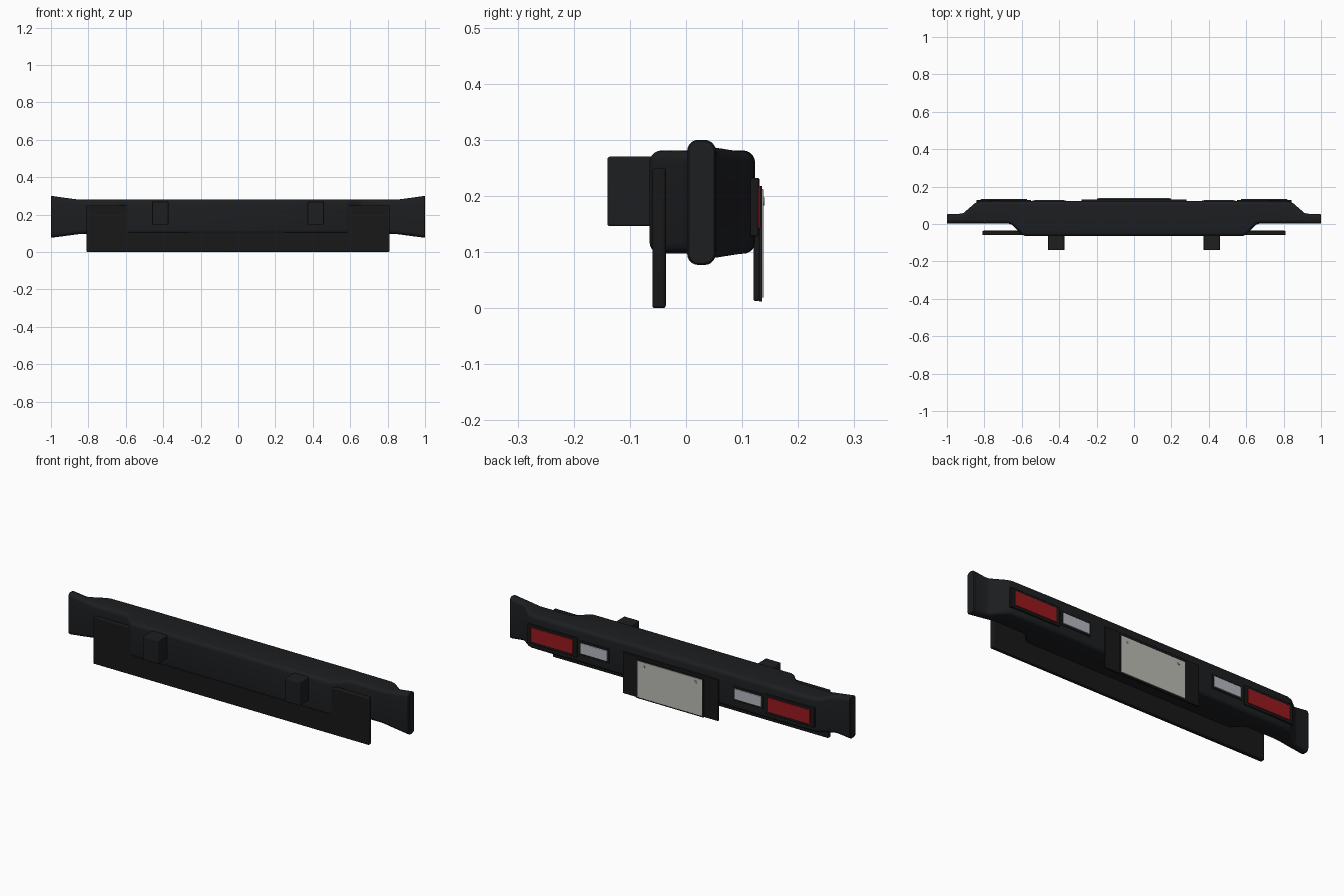
import bpy, bmesh, math
from mathutils import Vector

if "Cube" in bpy.data.objects:
    bpy.data.objects.remove(bpy.data.objects["Cube"])


def material(name, rgb):
    m = bpy.data.materials.new(name)
    m.diffuse_color = (*rgb, 1)
    m.use_nodes = True
    m.node_tree.nodes["Principled BSDF"].inputs["Base Color"].default_value = m.diffuse_color
    return m


BODY = material("body_black", (0.012, 0.013, 0.015))
TRIM = material("trim_black", (0.009, 0.009, 0.009))
RED = material("red_lens", (0.32, 0.01, 0.014))
CLEAR = material("clear_lens", (0.45, 0.48, 0.52))
PLATE = material("plate_white", (0.5, 0.5, 0.46))
STEEL = material("steel", (0.4, 0.4, 0.4))


def finish(bm, name, mat, bevel=0.0):
    bmesh.ops.recalc_face_normals(bm, faces=bm.faces)
    me = bpy.data.meshes.new(name)
    bm.to_mesh(me)
    bm.free()
    me.materials.append(mat)
    ob = bpy.data.objects.new(name, me)
    bpy.context.collection.objects.link(ob)
    if bevel:
        mod = ob.modifiers.new("bevel", 'BEVEL')
        mod.width = bevel
        mod.segments = 3
    bpy.ops.object.select_all(action='DESELECT')
    bpy.context.view_layer.objects.active = ob
    ob.select_set(True)
    bpy.ops.object.shade_smooth_by_angle(angle=math.radians(35))
    return ob


def box(name, x, y, z, mat, bevel=0.003):
    bm = bmesh.new()
    bmesh.ops.create_cube(bm, size=1)
    for v in bm.verts:
        v.co = Vector([r[0] + (c + 0.5) * (r[1] - r[0]) for c, r in zip(v.co, (x, y, z))])
    return finish(bm, name, mat, bevel)


def section(x, y0, y1, z0, z1, r, seg=5):
    pts = []
    for k, (cy, cz) in enumerate([(y1 - r, z1 - r), (y0 + r, z1 - r),
                                  (y0 + r, z0 + r), (y1 - r, z0 + r)]):
        for i in range(seg + 1):
            a = math.pi / 2 * (k + i / seg)
            pts.append((x, cy + r * math.cos(a), cz + r * math.sin(a)))
    return pts


# main bumper: rounded sections lofted from wing tip to wing tip
half = [  # x, y front, y back, z bottom, z top, corner radius
    (1.0, 0.005, 0.050, 0.080, 0.298, 0.018),
    (0.996, 0.002, 0.053, 0.077, 0.300, 0.020),
    (0.925, 0.002, 0.055, 0.086, 0.290, 0.020),
    (0.910, 0.002, 0.060, 0.088, 0.288, 0.020),
    (0.850, 0.002, 0.112, 0.096, 0.280, 0.021),
    (0.825, 0.002, 0.121, 0.097, 0.280, 0.021),
    (0.670, 0.002, 0.123, 0.097, 0.280, 0.021),
    (0.650, -0.005, 0.123, 0.097, 0.280, 0.021),
    (0.600, -0.055, 0.123, 0.097, 0.281, 0.021),
    (0.580, -0.065, 0.123, 0.097, 0.281, 0.021),
]
rows = half + [(-s[0], *s[1:]) for s in reversed(half)]
bm = bmesh.new()
rings = [[bm.verts.new(p) for p in section(*s)] for s in rows]
for a, b in zip(rings, rings[1:]):
    n = len(a)
    for i in range(n):
        bm.faces.new((a[i], a[(i + 1) % n], b[(i + 1) % n], b[i]))
bm.faces.new(rings[0])
bm.faces.new(rings[-1])
finish(bm, "bumper_body", BODY)

# front skirt panel
box("skirt_panel", (-0.81, 0.81), (-0.06, -0.036), (0.0, 0.25), TRIM, 0.005)

# mirrored brackets and lamps
for s, side in ((1, "right"), (-1, "left")):
    def mx(a, b):
        return tuple(sorted((s * a, s * b)))
    box("mount_bracket_" + side, mx(0.372, 0.46), (-0.14, -0.05), (0.146, 0.27), BODY, 0.004)
    box("red_lamp_housing_" + side, mx(0.55, 0.842), (0.10, 0.129), (0.128, 0.232), TRIM)
    box("red_lens_" + side, mx(0.572, 0.82), (0.11, 0.1325), (0.142, 0.218), RED, 0.002)
    box("clear_lamp_housing_" + side, mx(0.362, 0.542), (0.10, 0.126), (0.145, 0.222), TRIM)
    box("clear_lens_" + side, mx(0.373, 0.531), (0.11, 0.129), (0.155, 0.211), CLEAR, 0.002)

# licence plate assembly
box("plate_backing", (-0.28, 0.28), (0.120, 0.131), (0.013, 0.232), TRIM)
box("plate_frame", (-0.198, 0.198), (0.130, 0.1355), (0.012, 0.218), BODY, 0.001)
box("plate", (-0.19, 0.19), (0.134, 0.138), (0.019, 0.212), PLATE, 0.001)
for s, side in ((1, "right"), (-1, "left")):
    bm = bmesh.new()
    bmesh.ops.create_cone(bm, cap_ends=True, segments=16, radius1=0.008, radius2=0.007, depth=0.004)
    for v in bm.verts:
        v.co = Vector((v.co.x + s * 0.152, 0.138 + v.co.z, 0.190 + v.co.y))
    finish(bm, "plate_bolt_" + side, STEEL)
